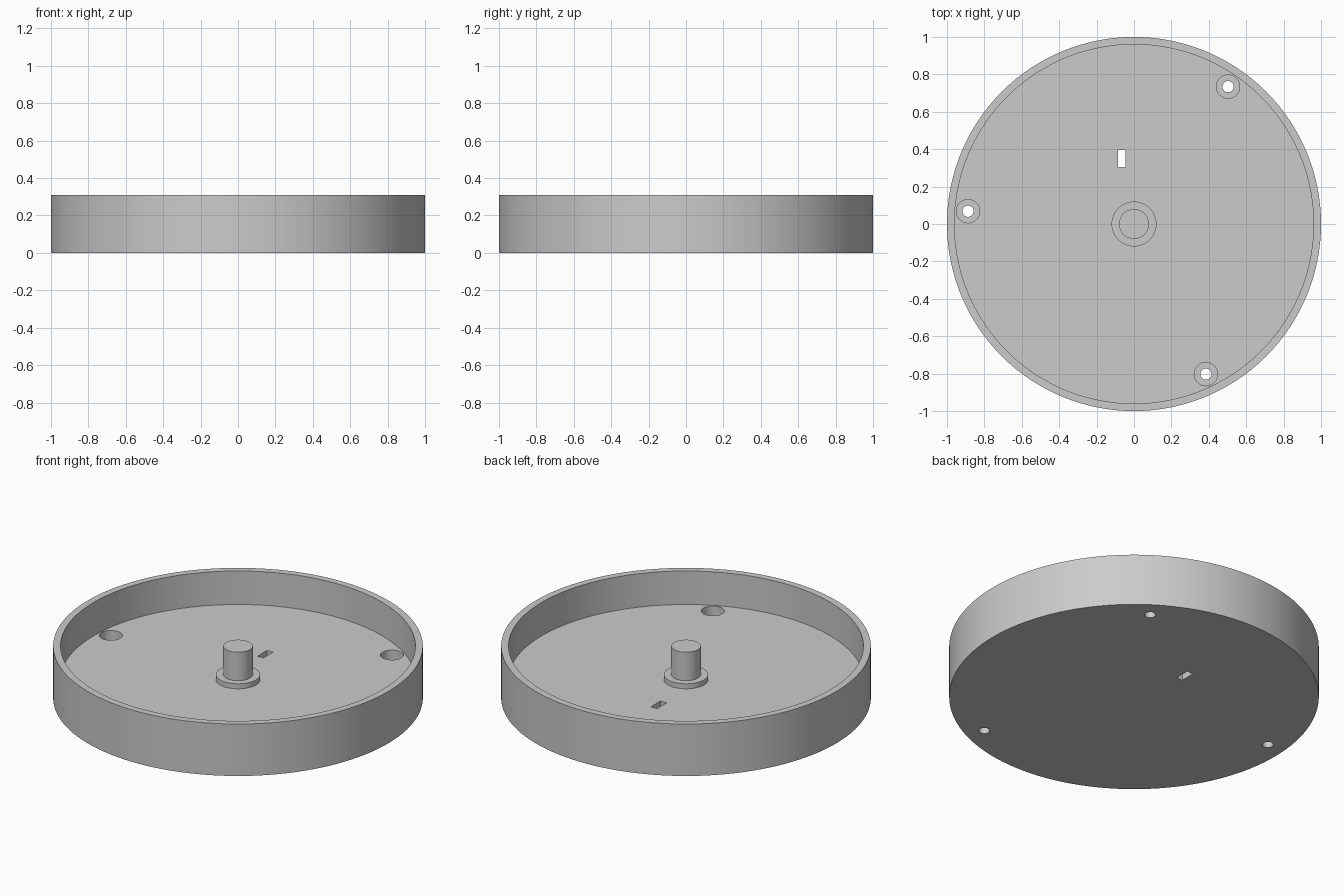
import bpy
import bmesh
from math import cos, sin, pi, radians
from mathutils import Matrix

cube = bpy.data.objects.get("Cube")
if cube:
    bpy.data.objects.remove(cube, do_unlink=True)

HEIGHT, FLOOR, BORE_Z = 0.31, 0.11, 0.04

grey = bpy.data.materials.new("plain grey")
grey.use_nodes = True
GREY = (0.6, 0.6, 0.6, 1)
grey.diffuse_color = GREY
grey.node_tree.nodes["Principled BSDF"].inputs["Base Color"].default_value = GREY


def add_object(name, bm):
    bmesh.ops.recalc_face_normals(bm, faces=bm.faces)
    mesh = bpy.data.meshes.new(name)
    bm.to_mesh(mesh)
    bm.free()
    mesh.materials.append(grey)
    obj = bpy.data.objects.new(name, mesh)
    bpy.context.collection.objects.link(obj)
    return obj


def lathe(name, profile, segments, centre=(0, 0)):
    """Turn a closed (radius, z) profile, from axis to axis, about z."""
    bm = bmesh.new()
    rings = []
    for r, z in profile:
        count = segments if r else 1
        rings.append([bm.verts.new((centre[0] + r * cos(2 * pi * i / segments),
                                    centre[1] + r * sin(2 * pi * i / segments), z))
                      for i in range(count)])
    for a, b in zip(rings, rings[1:]):
        # Flat end caps are single polygons
        if len(a) == 1 or len(b) == 1:
            bm.faces.new(b if len(a) == 1 else a)
            continue
        for i in range(segments):
            j = (i + 1) % segments
            bm.faces.new((a[i], a[j], b[j], b[i]))
    for v in [v for v in bm.verts if not v.link_faces]:
        bm.verts.remove(v)
    return add_object(name, bm)


def cut(target, cutter):
    mod = target.modifiers.new(cutter.name, 'BOOLEAN')
    mod.operation = 'DIFFERENCE'
    mod.solver = 'EXACT'
    mod.object = cutter
    bpy.context.view_layer.objects.active = target
    bpy.ops.object.modifier_apply(modifier=mod.name)
    bpy.data.objects.remove(cutter, do_unlink=True)


# Round tray with upright wall
tray = lathe("tray", [(0, 0), (1, 0), (1, HEIGHT), (0.96, HEIGHT),
                      (0.96, FLOOR), (0, FLOOR)], 128)

# Three counterbored screw holes near the wall
for k in range(3):
    a = radians(55.6 + 120 * k)
    cut(tray, lathe("screw_hole_cutter",
                    [(0, -0.1), (0.03, -0.1), (0.03, BORE_Z), (0.0625, BORE_Z),
                     (0.0625, 0.2), (0, 0.2)], 32, (0.89 * cos(a), 0.89 * sin(a))))

# Narrow slot through the floor
bm = bmesh.new()
bmesh.ops.create_cube(bm, size=1, matrix=Matrix.Translation((-0.065, 0.35, 0.05))
                      @ Matrix.Diagonal((0.04, 0.09, 0.4, 1)))
cut(tray, add_object("slot_cutter", bm))

# Centre post on its collar
collar = lathe("post_collar", [(0, 0.09), (0.12, 0.09), (0.12, 0.14), (0, 0.14)], 64)
post = lathe("centre_post", [(0, 0.12), (0.08, 0.12), (0.08, HEIGHT), (0, HEIGHT)], 64)

# Smooth round walls, sharp rims
bpy.ops.object.select_all(action='DESELECT')
for obj in (tray, collar, post):
    obj.select_set(True)
bpy.context.view_layer.objects.active = tray
bpy.ops.object.shade_smooth_by_angle(angle=radians(30))
